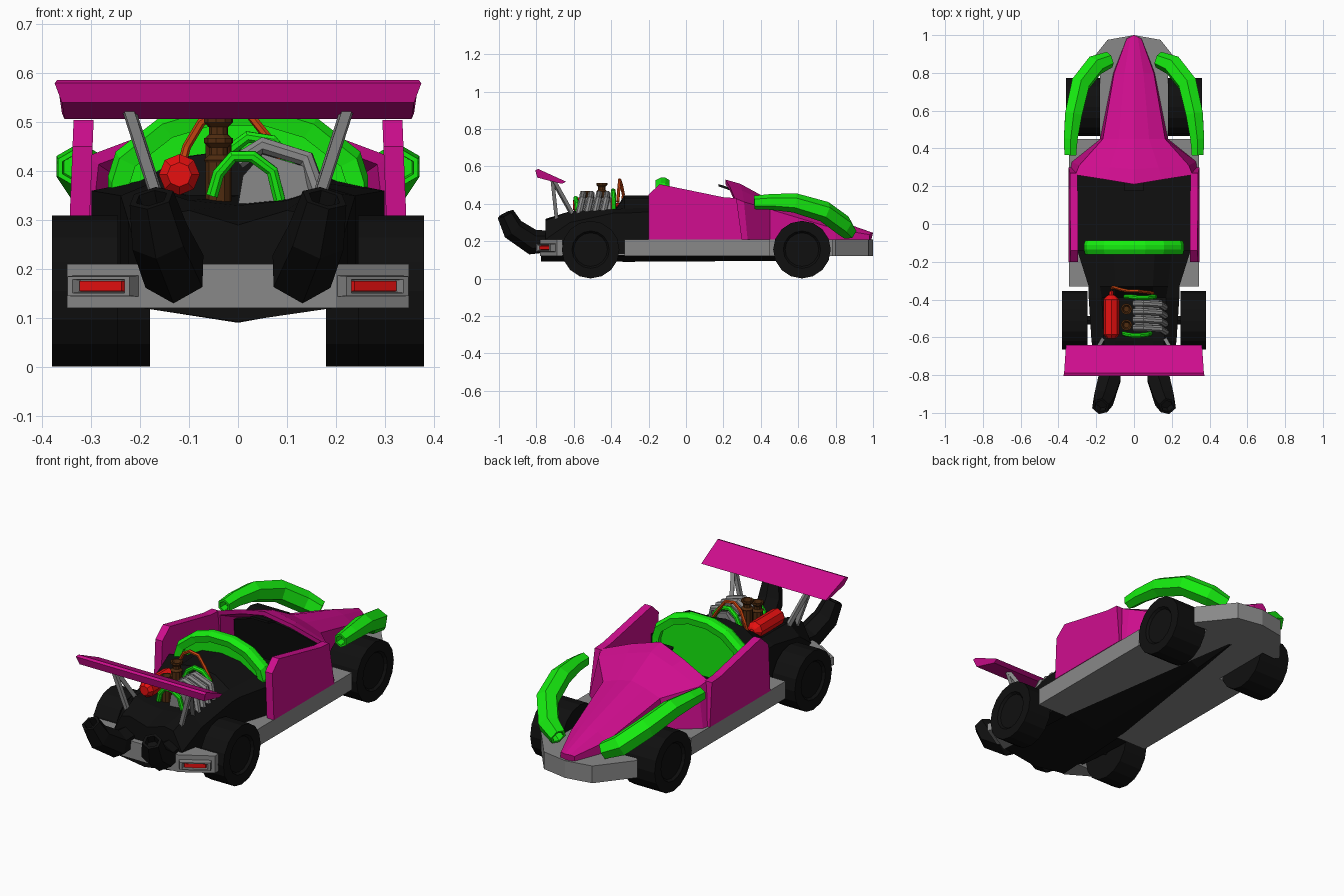
import bpy, bmesh, math
from mathutils import Vector

if "Cube" in bpy.data.objects:
    bpy.data.objects.remove(bpy.data.objects["Cube"])


def material(name, rgb):
    m = bpy.data.materials.new(name)
    m.diffuse_color = (*rgb, 1)
    m.use_nodes = True
    m.node_tree.nodes["Principled BSDF"].inputs["Base Color"].default_value = m.diffuse_color
    return m


MAGENTA = material("magenta", (0.62, 0.004, 0.27))
GREEN = material("green", (0.008, 0.85, 0.005))
BLACK = material("black", (0.005, 0.005, 0.005))
GREY = material("grey", (0.25, 0.25, 0.25))
RED = material("red", (0.8, 0.005, 0.005))
BROWN = material("brown", (0.08, 0.025, 0.005))
ORANGE = material("orange", (0.6, 0.06, 0.005))


def skin(name, rings, mat=GREY, mirror=False):
    """Bridge closed rings of points into one flat-shaded, capped surface."""
    bm = bmesh.new()
    vs = [[bm.verts.new(p) for p in r] for r in rings]
    for a, b in zip(vs, vs[1:]):
        n = len(a)
        for i in range(n):
            j = (i + 1) % n
            bm.faces.new((a[i], a[j], b[j], b[i]))
    bm.faces.new(vs[0])
    bm.faces.new(vs[-1])
    bmesh.ops.recalc_face_normals(bm, faces=bm.faces)
    me = bpy.data.meshes.new(name)
    bm.to_mesh(me)
    bm.free()
    ob = bpy.data.objects.new(name, me)
    bpy.context.collection.objects.link(ob)
    me.materials.append(mat)
    if mirror:
        ob.modifiers.new("mirror", 'MIRROR')
    return ob


def whole(half):
    """Complete a half ring by reflecting it across x = 0."""
    return list(half) + [(-p[0], *p[1:]) for p in reversed(half) if p[0] > 0]


def slab(name, half, z0, z1, mat=GREY):
    skin(name, [[(x, y, z) for x, y in whole(half)] for z in (z0, z1)], mat)


def section(y, pts):
    return whole([(x, y, z) for x, z in pts])


def tube(name, path, radii, sides=8, mat=GREY, mirror=False, hollow=()):
    path = [Vector(p) for p in path]
    if not isinstance(radii, (list, tuple)):
        radii = [radii] * len(path)
    rings, side, old = [], None, None
    for i, p in enumerate(path):
        t = (path[min(i + 1, len(path) - 1)] - path[max(i - 1, 0)]).normalized()
        if side is None:
            side = t.cross(Vector((0, 0, 1)) if abs(t.z) < .9 else Vector((1, 0, 0))).normalized()
        else:
            side = old.rotation_difference(t) @ side
        old, up = t, t.cross(side)

        def ring(r, c):
            return [c + r * (math.cos(a) * side + math.sin(a) * up)
                    for a in (math.tau * (k + .5) / sides for k in range(sides))]
        if i == 0 and 0 in hollow:
            rings += [ring(radii[0] * .65, p + t * .04), ring(radii[0] * .7, p)]
        rings.append(ring(radii[i], p))
        if i == len(path) - 1 and 1 in hollow:
            rings += [ring(radii[i] * .7, p), ring(radii[i] * .65, p - t * .04)]
    return skin(name, rings, mat, mirror)


def lathe(name, center, axis, profile, sides, mat=GREY, mirror=False):
    """Revolve (offset, radius) pairs about an axis through center."""
    c, ax = Vector(center), Vector(axis)
    u = ax.orthogonal().normalized()
    w = ax.cross(u)
    skin(name, [[c + ax * o + r * (math.cos(a) * u + math.sin(a) * w)
                 for a in (math.tau * k / sides for k in range(sides))]
                for o, r in profile], mat, mirror)


# Chassis, front bumper, rear bumper, belly keel
slab("chassis", [(0, -.33), (.345, -.33), (.345, .45), (.18, .45), (.18, .85), (0, .85)], .12, .21)
slab("front_bumper", [(0, .8), (.26, .78), (.28, .8), (.14, .975), (0, 1)], .12, .21)
slab("rear_bumper", [(0, -.66), (.35, -.66), (.35, -.69), (.2, -.78), (0, -.78)], .12, .21)
skin("belly_keel", [section(y, [(0, zb), (w, .121), (0, .125)])
                    for y, w, zb in ((-.775, .2, .092), (-.3, .17, .09), (.5, .05, .095), (.75, .01, .118))], BLACK)

# Wheels and axles
for label, y, x, hw in (("rear", -.51, .3125, .0675), ("front", .62, .27, .09)):
    lathe(label + "_wheels", (x, y, .155), (1, 0, 0),
          [(-hw, .154), (hw, .154), (hw, .1), (hw - .012, .09), (hw - .012, .03)], 16, BLACK, True)
    tube(label + "_axle", [(-x, y, .155), (x, y, .155)], .025, 6, BLACK)

# Nose and hollow cowl
cowl = whole([(0, .29, .2), (.335, .3, .2), (.31, .26, .43), (.15, .235, .49), (0, .21, .53)])
rim = [(x * .92, y, .2 + (z - .2) * .93) for x, y, z in cowl]
deep = [(x * .78, y + .08, .2 + (z - .2) * .8) for x, y, z in cowl]
skin("nose", [deep, rim, cowl,
              whole([(0, .34, .2), (.33, .33, .2), (.29, .31, .41), (.13, .30, .47), (0, .29, .507)]),
              section(.45, [(0, .2), (.18, .2), (.165, .37), (.08, .4), (0, .42)]),
              section(.8, [(0, .2), (.11, .2), (.105, .265), (.05, .3), (0, .315)]),
              whole([(0, .99, .205), (.04, .98, .205), (.04, .98, .235), (.02, .99, .242), (0, 1, .245)])],
     MAGENTA)
skin("dashboard", [[(x * s, y + d, z) for x, y, z in deep] for s, d in ((1, -.03), (.98, .01))], BLACK)
skin("cowl_lip", [[(x, y, z) for y, z in ((.175, .505), (.24, .485), (.24, .47), (.175, .493))]
                  for x in (-.05, .05)], BLACK)

# Cockpit sides and floor
side = [(-.2, .21), (-.2, .45), (-.14, .505), (.2, .435), (.27, .43), (.3, .21)]
skin("side_panels", [[(x - .04 * (z - .21), y, z) for y, z in side] for x in (.307, .348)], MAGENTA, True)
slab("cockpit_floor", [(0, -.15), (.3, -.15), (.3, .3), (0, .3)], .21, .235, BLACK)

# Green hooped bulkhead with recessed faces
arch = [(0, .22), (.262, .22), (.266, .39), (.25, .44), (.16, .51), (.06, .54), (0, .54)]
lower = [(x * .97, z - .014 * (z > .3)) for x, z in arch]
small = [(x * .84, .22 + (z - .22) * .84 + .005) for x, z in arch]
skin("bulkhead_hoop", [section(y, p) for y, p in ((-.135, small), (-.155, small), (-.162, lower), (-.135, arch),
                                                 (-.11, arch), (-.088, lower), (-.092, small), (-.112, small))],
     GREEN)

# Engine cover and rear body
skin("engine_cover", [section(y, p) for y, p in (
    (-.14, [(0, .13), (.3, .13), (.3, .36), (.2, .38), (.11, .43), (0, .445)]),
    (-.33, [(0, .13), (.24, .13), (.24, .35), (.18, .375), (.1, .43), (0, .445)]),
    (-.39, [(0, .13), (.24, .13), (.24, .35), (.17, .37), (.1, .35), (0, .35)]),
    (-.62, [(0, .13), (.225, .13), (.225, .3), (.16, .36), (.1, .34), (0, .33)]),
    (-.75, [(0, .13), (.2, .13), (.2, .21), (.15, .31), (.1, .32), (0, .29)]))], BLACK)

# Front fenders
tube("front_fenders", [(.337, .365, .407), (.335, .45, .41), (.32, .58, .405), (.284, .74, .358), (.205, .84, .285),
                       (.13, .87, .25)], [.036, .042, .052, .056, .056, .044], 6, GREEN, True, (0, 1))

# Rear wing and struts
wing = [(.375, -.806, .58), (.37, -.79, .586), (.36, -.64, .518), (.355, -.665, .507), (.36, -.795, .54)]
skin("rear_wing", [[(s * x * k, y, z) for x, y, z in wing] for s, k in ((-1, 1), (1, 1))], MAGENTA)
for label, foot in (("rear", (.15, -.69, .3)), ("front", (.16, -.6, .33))):
    tube(label + "_wing_struts", [foot, (.226, -.715, .535)], .014, 4, GREY, True)

# Exhausts
tube("exhausts", [(.125, -.7, .2), (.13, -.82, .195), (.16, -.925, .265), (.177, -.965, .345)],
     [.055, .068, .062, .048], 6, BLACK, True, (1,))

# Tail lights on the swept bumper ends
d, n = Vector((.857, .515, 0)), Vector((.515, -.857, 0))


def light_ring(o, w, h):
    c = Vector((.27, -.738, .165)) + n * o
    return [c + d * (a * w) + Vector((0, 0, b * h)) for a, b in ((-1, -1), (1, -1), (1, 1), (-1, 1))]


skin("tail_light_frames", [light_ring(*r) for r in ((-.01, .078, .022), (.03, .074, .02), (.03, .062, .014),
                                                    (.012, .054, .012))], GREY, True)
skin("tail_lights", [light_ring(*r) for r in ((.008, .054, .011), (.022, .05, .01))], RED, True)

# Engine block with intake runners
skin("engine_block", [[(x, y, z) for x, z in ((0, .33), (.01, .39), (.05, .435), (.135, .41), (.16, .33))]
                      for y in (-.57, -.4)], GREY)
for i in range(4):
    y = -.55 + .043 * i
    tube(f"intake_runner_{i + 1}", [(0, y, .42), (.05, y, .453), (.14, y - .005, .425), (.17, y - .025, .34)], .018, 8)

# Velocity stacks
for i, (y, top) in enumerate(((-.45, .51), (-.535, .468))):
    lathe(f"velocity_stack_{i + 1}", (-.04, y, 0), (0, 0, 1),
          [(.33, .027), (top - .05, .027), (top - .045, .03), (top - .035, .02), (top - .02, .02), (top - .01, .03),
           (top, .03), (top, .022), (top - .02, .015)], 10, BROWN)

# Pressure tank, its hose, coolant hoses
lathe("pressure_tank", (-.12, 0, .393), (0, 1, 0),
      [(-.605, .025), (-.585, .042), (-.4, .042), (-.38, .022), (-.375, .012), (-.34, .012)], 8, RED)
tube("tank_hose", [(-.12, -.34, .395), (-.105, -.335, .45), (-.075, -.345, .5), (-.03, -.355, .528), (.02, -.355, .52),
                   (.06, -.36, .47), (.1, -.365, .41)], .009, 6, ORANGE)
tube("rear_coolant_hose", [(-.053, -.58, .35), (-.04, -.585, .395), (-.01, -.59, .43), (.03, -.59, .43),
                           (.07, -.585, .4), (.085, -.58, .34)], .013, 8, GREEN)
tube("front_coolant_hose", [(-.045, -.385, .39), (-.02, -.385, .44), (.02, -.39, .47), (.07, -.39, .462),
                            (.105, -.385, .42), (.11, -.385, .37)], .013, 8, GREEN)
